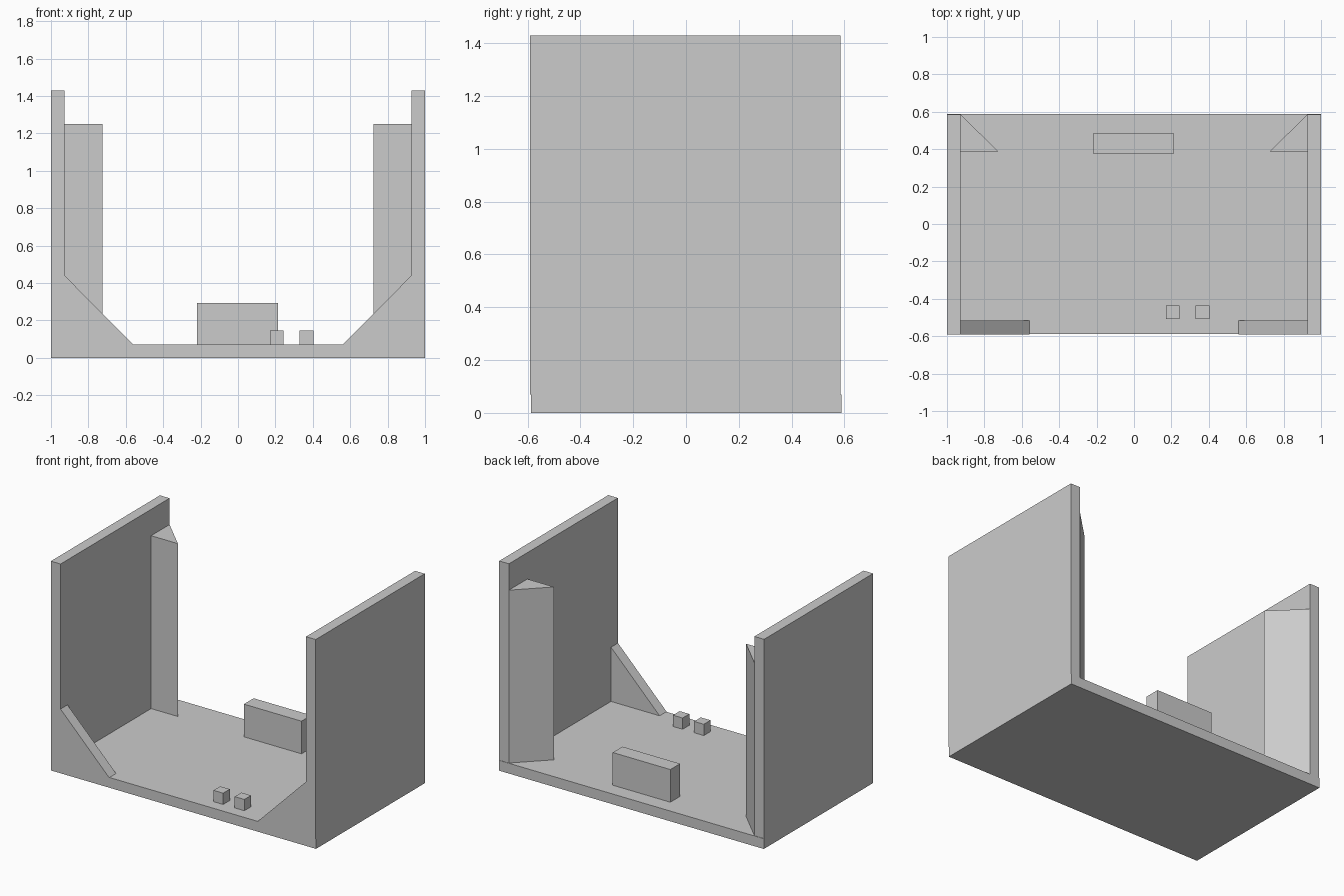
import bpy

old = bpy.data.objects.get("Cube")
if old:
    bpy.data.objects.remove(old, do_unlink=True)

grey = bpy.data.materials.new("light_grey")
grey.use_nodes = True
colour = (0.6, 0.6, 0.6, 1)
grey.diffuse_color = colour
grey.node_tree.nodes["Principled BSDF"].inputs["Base Color"].default_value = colour

FLOOR = 0.07   # top of the base plate
INNER = 0.927  # inner face of the side walls
FRONT, BACK = -0.59, 0.586


def prism(name, profile, start, end, axis="z"):
    """Extrude a flat outline along z (outline in x, y) or y (outline in x, z)."""
    def point(p, d):
        return (p[0], p[1], d) if axis == "z" else (p[0], d, p[1])

    n = len(profile)
    verts = [point(p, d) for d in (start, end) for p in profile]
    faces = [tuple(range(n)), tuple(range(n, 2 * n))]
    faces += [(i, (i + 1) % n, (i + 1) % n + n, i + n) for i in range(n)]
    mesh = bpy.data.meshes.new(name)
    mesh.from_pydata(verts, [], faces)
    mesh.materials.append(grey)
    obj = bpy.data.objects.new(name, mesh)
    bpy.context.collection.objects.link(obj)
    # Make every face point outward
    bpy.context.view_layer.objects.active = obj
    obj.select_set(True)
    bpy.ops.object.mode_set(mode="EDIT")
    bpy.ops.mesh.select_all(action="SELECT")
    bpy.ops.mesh.normals_make_consistent(inside=False)
    bpy.ops.object.mode_set(mode="OBJECT")
    obj.select_set(False)
    return obj


def box(name, x0, x1, y0, y1, z0, z1):
    return prism(name, [(x0, y0), (x1, y0), (x1, y1), (x0, y1)], z0, z1)


# Base plate
box("base_plate", -1, 1, -0.587, 0.589, 0, FLOOR)

# Side walls, front gussets and rear corner posts, mirrored
for side, s in (("left", 1), ("right", -1)):
    box(side + "_wall", s * INNER, s, FRONT, BACK, FLOOR, 1.43)
    prism(side + "_front_gusset",
          [(s * INNER, FLOOR), (s * 0.56, FLOOR), (s * INNER, 0.44)],
          FRONT, -0.515, axis="y")
    prism(side + "_rear_post",
          [(s * INNER, BACK), (s * INNER, 0.387), (s * 0.725, 0.387)],
          FLOOR, 1.25)

# Rear block and two small front pegs standing on the base
box("rear_block", -0.22, 0.215, 0.378, 0.483, FLOOR, 0.293)
for name, x in (("inner_peg", 0.17), ("outer_peg", 0.33)):
    box(name, x, x + 0.073, -0.507, -0.435, FLOOR, 0.147)
